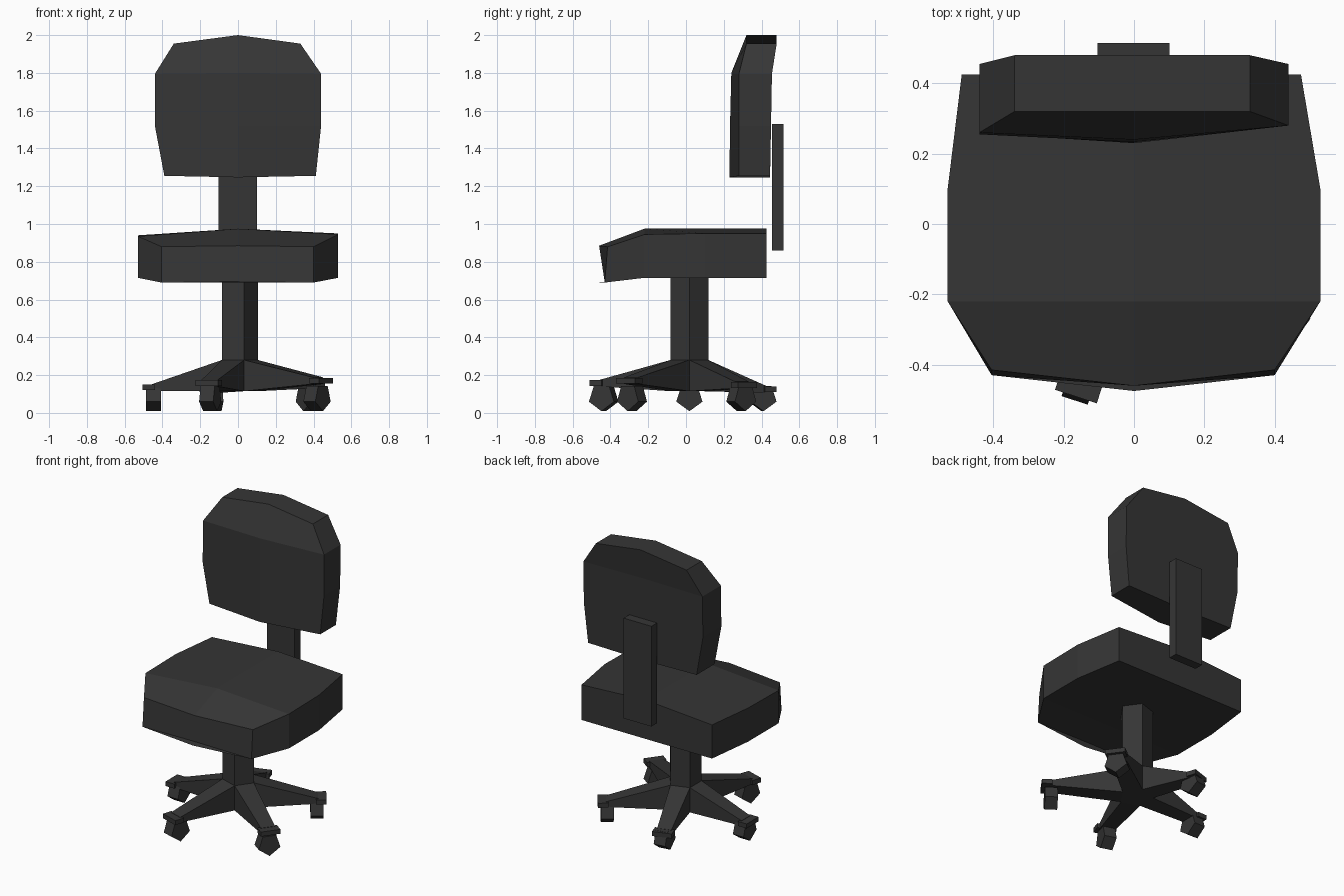
import bpy, bmesh, math
from mathutils import Vector, Matrix

if "Cube" in bpy.data.objects:
    bpy.data.objects.remove(bpy.data.objects["Cube"])

mat = bpy.data.materials.new("charcoal")
mat.diffuse_color = (0.036, 0.036, 0.036, 1)
mat.use_nodes = True
mat.node_tree.nodes["Principled BSDF"].inputs["Base Color"].default_value = mat.diffuse_color


def finish(bm, name):
    bmesh.ops.recalc_face_normals(bm, faces=bm.faces)
    me = bpy.data.meshes.new(name)
    bm.to_mesh(me)
    bm.free()
    me.materials.append(mat)
    ob = bpy.data.objects.new(name, me)
    bpy.context.collection.objects.link(ob)
    return ob


def loft(bm, rings):
    """Skin a series of closed rings and cap both ends."""
    vs = [[bm.verts.new(p) for p in r] for r in rings]
    n = len(vs[0])
    for a, b in zip(vs, vs[1:]):
        for i in range(n):
            j = (i + 1) % n
            bm.faces.new((a[i], a[j], b[j], b[i]))
    bm.faces.new(vs[0])
    bm.faces.new(vs[-1])


def box(bm, size, matrix):
    bmesh.ops.create_cube(bm, size=1, matrix=matrix @ Matrix.Diagonal((*size, 1)))


# Seat: rows front to back (left x, right x, edge y, mid y, top edge z, top mid z,
# bottom z, forward offset of the bottom edge)
seat_rows = [(-.405, .40, -.415, -.46, .88, .885, .69, -.015),
             (-.53, .53, -.22, -.22, .935, .975, .715, 0),
             (-.53, .53, .10, .10, .94, .975, .715, 0),
             (-.49, .475, .425, .425, .94, .975, .715, 0)]
bm = bmesh.new()
loft(bm, [[(l, e, te), (0, m, tm), (r, e, te + .01 * (te > .9)),
           (r, e + o, b), (0, m + o, b), (l, e + o, b)]
          for l, r, e, m, te, tm, b, o in seat_rows])
finish(bm, "seat")

# Backrest: rows bottom to top (left x, right x, edge z, mid z, front left y,
# front mid y, front right y, back y)
back_rows = [(-.39, .412, 1.255, 1.247, .255, .23, .28, .445),
             (-.44, .44, 1.52, 1.52, .255, .233, .28, .45),
             (-.44, .44, 1.795, 1.80, .26, .24, .28, .455),
             (-.34, .33, 1.955, 2.0, .32, .32, .32, .48)]
bm = bmesh.new()
loft(bm, [[(l, fl, e), (0, fm, m), (r, fr, e), (r, bk, e), (0, bk, m), (l, bk, e)]
          for l, r, e, m, fl, fm, fr, bk in back_rows])
finish(bm, "backrest")

# Upright bar behind the backrest
bm = bmesh.new()
box(bm, (.205, .06, .67), Matrix.Translation((-.002, .485, 1.195)))
finish(bm, "back_bar")

# Five-sided column
C = Vector((0, .018, 0))


def pentagon(z, r=.105):
    return [C + Vector((r * math.cos(math.radians(72 * i)),
                        r * math.sin(math.radians(72 * i)), z)) for i in range(5)]


bm = bmesh.new()
loft(bm, [pentagon(.115), pentagon(.28), pentagon(.72)])
finish(bm, "column")

# Star legs and casters: (leg angle, tip radius, tip top z, wheel axis angle)
legs = [(36, .525, .165, 36), (108, .465, .142, 8), (180, .505, .152, 0),
        (252, .535, .175, -18), (324, .575, .188, -36)]
for k, (ang, tip, z, axis) in enumerate(legs, 1):
    M = Matrix.Translation(C) @ Matrix.Rotation(math.radians(ang), 4, 'Z')
    bm = bmesh.new()
    root, w = .105 * math.cos(math.radians(36)), .0617
    ends = [(root, w, .115, .28), (tip - .05, .045, z - .035, z)]
    loft(bm, [[M @ Vector(p) for p in ((x, -h, lo), (x, h, lo), (x, h, hi), (x, -h, hi))]
              for x, h, lo, hi in ends])
    # end plate
    box(bm, (.065, .125, .03), M @ Matrix.Translation((tip - .0325, 0, z - .017)))
    finish(bm, f"leg_{k}")

    # five-sided wheel with a point facing down
    centre = M @ Vector((tip - .058, 0, .082))
    W = Matrix.Translation(centre) @ Matrix.Rotation(math.radians(axis), 4, 'Z')
    bm = bmesh.new()
    loft(bm, [[W @ Vector((x, .073 * math.sin(math.radians(72 * i)),
                           -.073 * math.cos(math.radians(72 * i)))) for i in range(5)]
              for x in (-.039, .039)])
    finish(bm, f"caster_{k}")
